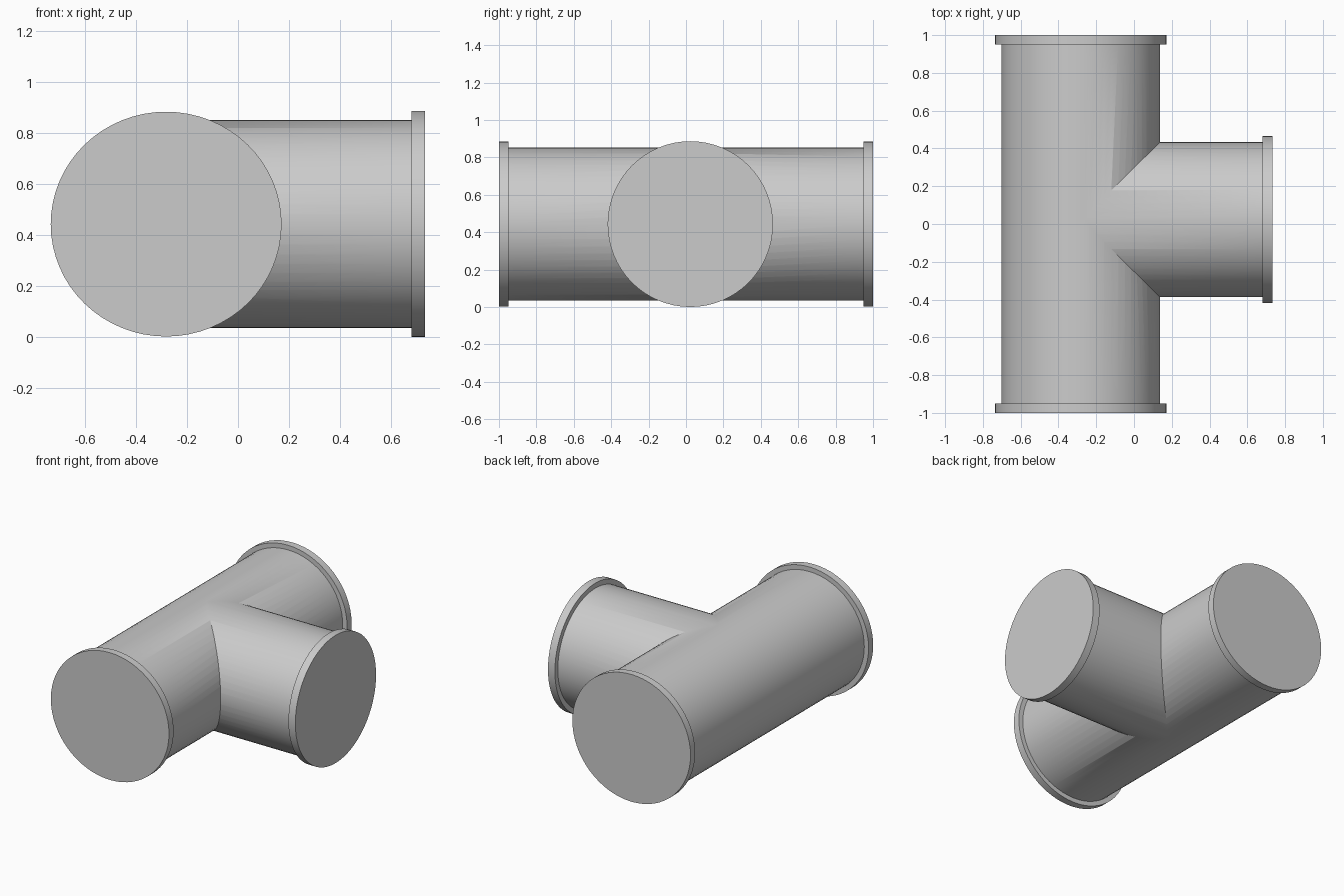
import bpy, bmesh, math

if "Cube" in bpy.data.objects:
    bpy.data.objects.remove(bpy.data.objects["Cube"])

SEG = 64
CZ = 0.443  # height of the pipe axes


def ringed_pipe(name, rings, place):
    """Closed elliptical pipe through rings of (position, side radius, height radius)."""
    bm = bmesh.new()
    loops = []
    for t, rs, rz in rings:
        loops.append([bm.verts.new(place(t, rs * math.cos(a), rz * math.sin(a)))
                      for a in (2 * math.pi * i / SEG for i in range(SEG))])
    for a, b in zip(loops, loops[1:]):
        for i in range(SEG):
            j = (i + 1) % SEG
            bm.faces.new((a[i], a[j], b[j], b[i]))
    bm.faces.new(loops[0])
    bm.faces.new(loops[-1])
    bmesh.ops.recalc_face_normals(bm, faces=bm.faces)
    mesh = bpy.data.meshes.new(name)
    bm.to_mesh(mesh)
    bm.free()
    obj = bpy.data.objects.new(name, mesh)
    bpy.context.collection.objects.link(obj)
    return obj


# main run along y with a flange at each end
half = [(0.95, 0.42, 0.409), (0.95, 0.453, 0.441), (1.0, 0.453, 0.441)]
run = [(-t, rs, rz) for t, rs, rz in reversed(half)] + half
tee = ringed_pipe("pipe_tee", run, lambda t, s, h: (-0.282 + s, t, CZ + h))

# side branch along x with one flange
arm = [(-0.28, 0.41, 0.408), (0.68, 0.41, 0.408), (0.68, 0.442, 0.443), (0.733, 0.442, 0.443)]
branch = ringed_pipe("branch_cutter", arm, lambda t, s, h: (t, 0.023 + s, CZ + h))

# weld the branch into the run
mod = tee.modifiers.new("weld", 'BOOLEAN')
mod.operation = 'UNION'
mod.solver = 'EXACT'
mod.object = branch
bpy.context.view_layer.objects.active = tee
tee.select_set(True)
bpy.ops.object.modifier_apply(modifier="weld")
bpy.data.objects.remove(branch, do_unlink=True)
bpy.ops.object.shade_smooth_by_angle(angle=math.radians(30))
